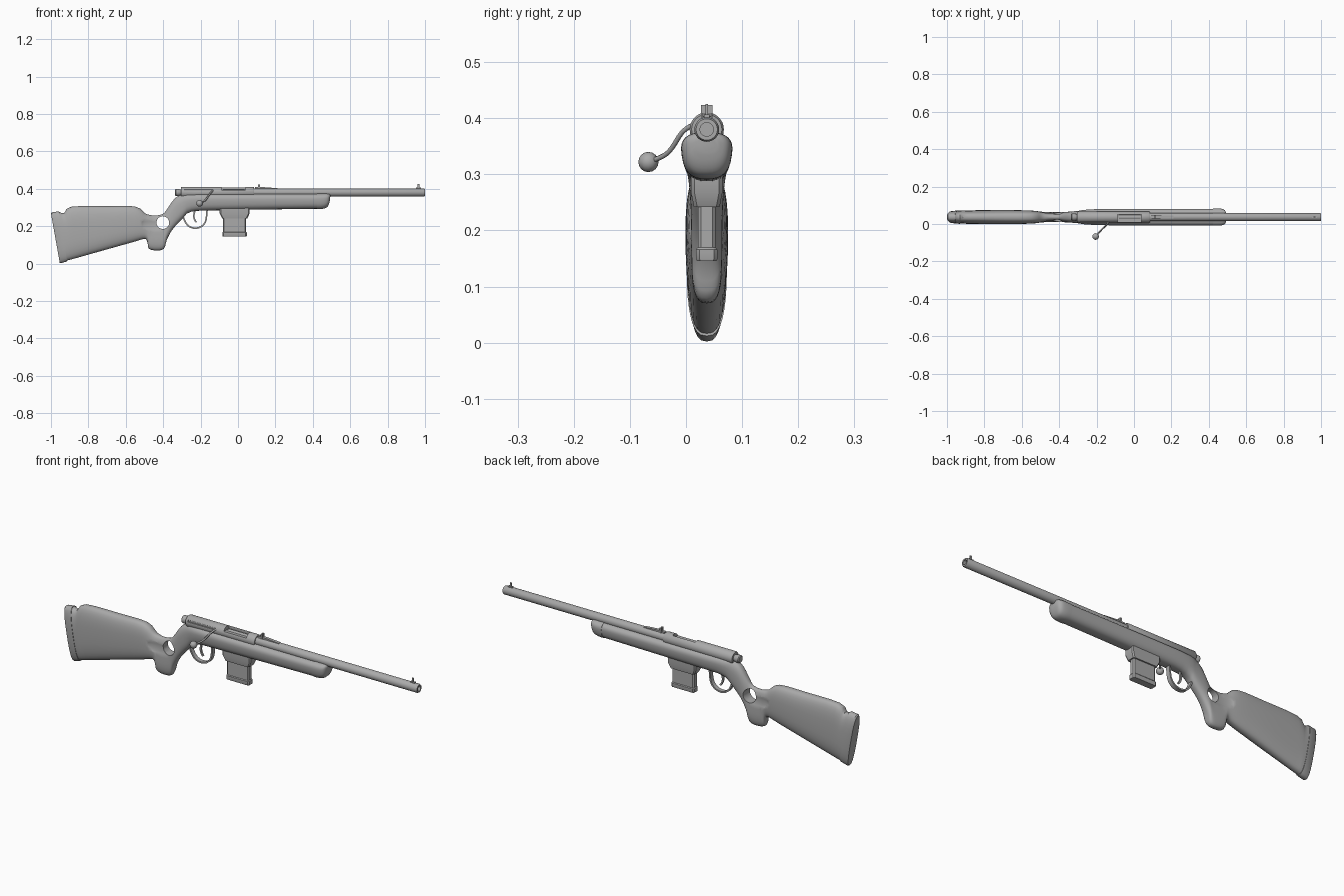
import bpy, bmesh, math
from mathutils import Vector

if "Cube" in bpy.data.objects:
    bpy.data.objects.remove(bpy.data.objects["Cube"])

CY, BZ = 0.037, 0.38          # centre plane of the rifle, bore height

grey = bpy.data.materials.new("plain_grey")
grey.diffuse_color = (0.4, 0.4, 0.4, 1)
grey.use_nodes = True
grey.node_tree.nodes["Principled BSDF"].inputs["Base Color"].default_value = grey.diffuse_color


def loft(name, rings):
    """Skin a list of equal-length point rings and cap both ends."""
    bm = bmesh.new()
    rows = [[bm.verts.new(p) for p in r] for r in rings]
    n = len(rows[0])
    for a, b in zip(rows, rows[1:]):
        for i in range(n):
            j = (i + 1) % n
            bm.faces.new((a[i], a[j], b[j], b[i]))
    bm.faces.new(rows[0])
    bm.faces.new(rows[-1])
    bmesh.ops.recalc_face_normals(bm, faces=bm.faces)
    me = bpy.data.meshes.new(name)
    bm.to_mesh(me)
    bm.free()
    me.materials.append(grey)
    ob = bpy.data.objects.new(name, me)
    bpy.context.collection.objects.link(ob)
    return ob


def lathe(name, profile, n=28):
    """Round part along x at bore height, from (x, radius) pairs."""
    return loft(name, [[(x, CY + r * math.cos(2 * math.pi * i / n), BZ + r * math.sin(2 * math.pi * i / n))
                        for i in range(n)] for x, r in profile])


def box(name, x0, x1, y0, y1, z0, z1):
    return loft(name, [[(x0, y0, z), (x1, y0, z), (x1, y1, z), (x0, y1, z)] for z in (z0, z1)])


def block(name, levels):
    """Stack of chamfered rectangles: (z, x0, x1, half width)."""
    rings = []
    for z, x0, x1, w in levels:
        c = 0.006
        rings.append([(x0 + c, CY - w, z), (x1 - c, CY - w, z), (x1, CY - w + c, z), (x1, CY + w - c, z),
                      (x1 - c, CY + w, z), (x0 + c, CY + w, z), (x0, CY + w - c, z), (x0, CY - w + c, z)])
    return loft(name, rings)


def ribbon(name, pts, w, t):
    """Flat strip bent in the xz plane."""
    rings = []
    for i, p in enumerate(pts):
        a, b = Vector(pts[max(i - 1, 0)]), Vector(pts[min(i + 1, len(pts) - 1)])
        d = (b - a).normalized()
        nx, nz = -d.y * t, d.x * t
        rings.append([(p[0] + s * nx, CY + y, p[1] + s * nz) for s, y in ((1, -w), (1, w), (-1, w), (-1, -w))])
    return loft(name, rings)


def smooth(rows, sub):
    """Catmull-Rom interpolation of rows of numbers."""
    out = []
    for i in range(len(rows) - 1):
        p0, p1, p2, p3 = rows[max(i - 1, 0)], rows[i], rows[i + 1], rows[min(i + 2, len(rows) - 1)]
        for k in range(sub):
            t = k / sub
            out.append([0.5 * (2 * b + (c - a) * t + (2 * a - 5 * b + 4 * c - d) * t * t
                               + (3 * b - a - 3 * c + d) * t ** 3) for a, b, c, d in zip(p0, p1, p2, p3)])
    return out + [list(rows[-1])]


def section(xt, zt, xb, zb, w, k, e=2.7, n=32):
    """Superellipse ring between a top and a bottom point; k widens the top."""
    ring = []
    for i in range(n):
        a = 2 * math.pi * i / n
        c, s = math.cos(a), math.sin(a)
        c, s = (math.copysign(abs(v) ** (2 / e), v) for v in (c, s))
        f = (s + 1) / 2
        ring.append((xb + (xt - xb) * f, CY + w * c * (1 + k * s), zb + (zt - zb) * f))
    return ring


def cut(ob, cutter):
    m = ob.modifiers.new("cut", 'BOOLEAN')
    m.operation, m.solver, m.object = 'DIFFERENCE', 'EXACT', cutter
    bpy.context.view_layer.objects.active = ob
    bpy.ops.object.modifier_apply(modifier=m.name)
    bpy.data.objects.remove(cutter)


def ball(name, loc, scale, seg=24, rings=16):
    bpy.ops.mesh.primitive_uv_sphere_add(segments=seg, ring_count=rings, radius=1, location=loc)
    ob = bpy.context.object
    ob.name, ob.scale = name, scale
    ob.data.materials.append(grey)
    return ob


# Stock: butt, thumbhole grip and forend (top x z, bottom x z, half width, top widening)
stock = loft("stock", [section(*r) for r in smooth([
    (-0.958, 0.277, -0.915, 0.016, .034, 0),
    (-0.930, 0.270, -0.900, 0.020, .035, 0),
    (-0.890, 0.304, -0.870, 0.028, .036, 0),
    (-0.700, 0.307, -0.700, 0.076, .038, 0),
    (-0.550, 0.305, -0.560, 0.115, .035, 0),
    (-0.495, 0.268, -0.498, 0.132, .029, -.05),
    (-0.467, 0.259, -0.484, 0.112, .027, -.1),
    (-0.447, 0.257, -0.476, 0.079, .026, -.15),
    (-0.422, 0.259, -0.436, 0.070, .026, -.15),
    (-0.398, 0.268, -0.396, 0.079, .026, -.15),
    (-0.377, 0.294, -0.380, 0.128, .027, -.1),
    (-0.340, 0.346, -0.350, 0.182, .029, 0),
    (-0.300, 0.369, -0.297, 0.240, .033, .05),
    (-0.250, 0.373, -0.250, 0.277, .039, .12),
    (-0.100, 0.373, -0.100, 0.285, .043, .14),
    (0.425, 0.373, 0.425, 0.293, .043, .14)], 3)])

# Thumb scoops on both sides, then the thumbhole
for side in (-1, 1):
    cut(stock, ball("scoop_cutter", (-0.44, CY + side * 0.041, 0.214), (0.085, 0.022, 0.054)))
bpy.ops.mesh.primitive_cylinder_add(vertices=28, radius=0.034, depth=0.3, location=(-0.402, CY, 0.219),
                                    rotation=(math.pi / 2, 0, 0))
cut(stock, bpy.context.object)

# Butt pad and rounded forend tip
loft("butt_pad", [section(*r) for r in (
    (-1.0, 0.268, -0.953, 0.004, .027, 0), (-0.995, 0.274, -0.945, 0.002, .032, 0),
    (-0.957, 0.279, -0.913, 0.012, .036, 0))])
loft("forend_tip", [section(*r) for r in smooth([
    (0.422, .375, 0.422, .291, .0445, .14), (0.450, .375, 0.450, .292, .0445, .14),
    (0.474, .375, 0.474, .300, .042, .14), (0.488, .373, 0.486, .318, .034, .1),
    (0.494, .368, 0.492, .340, .02, 0)], 3)])

# Barrel with hollow muzzle
lathe("barrel", [(0.05, .022), (0.994, .022), (1.0, .019), (1.0, .012), (0.95, .012)])

# Receiver with ejection port and bolt slot
receiver = lathe("receiver", [(-0.305, .027), (-0.30, .0305), (0.08, .0305), (0.086, .027)])
cut(receiver, box("port_cutter", -0.087, 0.04, 0.0, 0.051, 0.392, 0.45))
cut(receiver, box("slot_cutter", -0.29, -0.13, -0.02, 0.014, 0.387, 0.396))
lathe("bolt_body", [(-0.08, .0165), (0.035, .0165)])
lathe("bolt_end", [(-0.336, .015), (-0.332, .0195), (-0.316, .0195), (-0.312, .017), (-0.29, .017)])

# Bolt handle and knob
cu = bpy.data.curves.new("bolt_handle", 'CURVE')
cu.dimensions, cu.bevel_depth, cu.bevel_resolution, cu.use_fill_caps = '3D', 0.0045, 2, True
path = smooth([(-.133, .016, .390), (-.148, -.006, .376), (-.168, -.025, .347),
               (-.182, -.040, .333), (-.203, -.064, .323)], 3)
sp = cu.splines.new('POLY')
sp.points.add(len(path) - 1)
for p, q in zip(sp.points, path):
    p.co = (*q, 1)
cu.materials.append(grey)
bpy.context.collection.objects.link(bpy.data.objects.new("bolt_handle", cu))
ball("bolt_knob", (-.205, -.067, .322), (.018,) * 3, 12, 8)

# Trigger guard and trigger
ribbon("trigger_guard", smooth([(-.297, .262), (-.283, .225), (-.262, .199), (-.228, .189), (-.193, .200),
                                (-.172, .230), (-.165, .290)], 4), 0.011, 0.004)
ribbon("trigger", smooth([(-.228, .290), (-.236, .258), (-.232, .235), (-.222, .220)], 3), 0.005, 0.004)

# Magazine well, magazine and its floor plate
block("magazine_well", [(.242, -.085, .050, .023), (.268, -.098, .062, .028), (.300, -.098, .062, .028)])
block("magazine", [(.160, -.080, .044, .016), (.260, -.080, .044, .016)])
block("magazine_floor", [(.146, -.082, .046, .0175), (.149, -.083, .047, .019), (.166, -.083, .047, .019),
                         (.170, -.080, .044, .016)])

# Rear sight: sloping leaf and notched plate
loft("rear_sight_leaf", [[(x, CY - .008, .395), (x, CY + .008, .395), (x, CY + .008, z), (x, CY - .008, z)]
                         for x, z in ((.09, .408), (.13, .409), (.21, .403))])
for side in (-1, 1):
    y = CY + side * 0.0065
    box("rear_sight_ear", .108, .118, y - .004, y + .004, .400, .424)

# Front sight: foot and post
box("front_sight_foot", .953, .978, CY - .005, CY + .005, .395, .407)
box("front_sight_post", .960, .970, CY - .0025, CY + .0025, .400, .425)

# Smooth shading with sharp edges kept
for ob in bpy.data.objects:
    if ob.type == 'MESH':
        bpy.ops.object.select_all(action='DESELECT')
        ob.select_set(True)
        bpy.context.view_layer.objects.active = ob
        bpy.ops.object.shade_smooth_by_angle(angle=math.radians(35))
